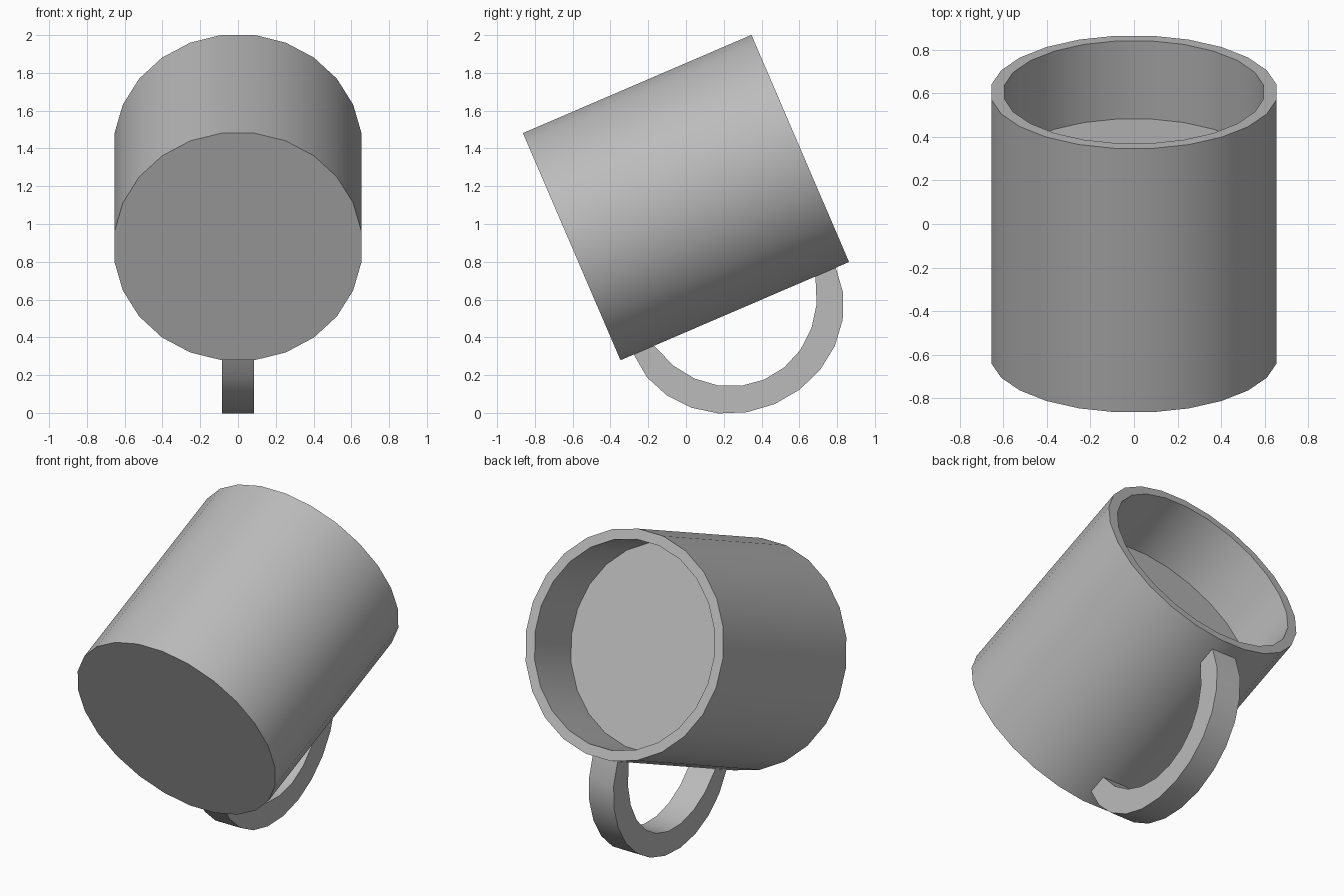
import bpy, bmesh
from math import sin, cos, pi, radians
from mathutils import Matrix

cube = bpy.data.objects.get("Cube")
if cube:
    bpy.data.objects.remove(cube)

SIDES = 24
LENGTH = 1.317
TILT = Matrix.Translation((0, 0, 1.14)) @ Matrix.Rotation(radians(-66.75), 4, 'X')

grey = bpy.data.materials.new("plain_grey")
grey.use_nodes = True
colour = (0.5, 0.5, 0.5, 1)
grey.diffuse_color = colour
grey.node_tree.nodes["Principled BSDF"].inputs["Base Color"].default_value = colour


def finish(name, bm):
    """Turn a bmesh into a tilted, smooth-shaded object."""
    bmesh.ops.recalc_face_normals(bm, faces=bm.faces)
    mesh = bpy.data.meshes.new(name)
    bm.to_mesh(mesh)
    bm.free()
    mesh.materials.append(grey)
    obj = bpy.data.objects.new(name, mesh)
    bpy.context.collection.objects.link(obj)
    obj.matrix_world = TILT
    bpy.ops.object.select_all(action='DESELECT')
    obj.select_set(True)
    bpy.context.view_layer.objects.active = obj
    bpy.ops.object.shade_smooth_by_angle(angle=radians(30))


def bridge(bm, a, b, closed=True):
    count = len(a) if closed else len(a) - 1
    for i in range(count):
        j = (i + 1) % len(a)
        bm.faces.new((a[i], a[j], b[j], b[i]))


# Cup: outer wall, rim, inner wall and raised floor
bm = bmesh.new()
top = LENGTH / 2
profile = [(0.66, -top), (0.66, top), (0.6, top), (0.6, top - 0.39)]
rings = []
for radius, z in profile:
    angles = [2 * pi * (i + 0.5) / SIDES for i in range(SIDES)]
    rings.append([bm.verts.new((radius * cos(t), radius * sin(t), z)) for t in angles])
for lower, upper in zip(rings, rings[1:]):
    bridge(bm, lower, upper)
bm.faces.new(rings[0])
bm.faces.new(rings[-1])
finish("cup", bm)


# Handle: flat half loop whose ends are buried in the cup wall
def arc(x, centre, along, out):
    points = []
    for i in range(SIDES // 2 + 1):
        t = 2 * pi * i / SIDES
        y = 0.63 if i in (0, SIDES // 2) else centre + out * sin(t)
        points.append(bm.verts.new((x, y, along * cos(t))))
    return points


bm = bmesh.new()
loops = []
for x, size in [(-0.085, (0.655, 0.585, 0.535)), (0.085, (0.655, 0.585, 0.535)),
                (0.085, (0.535, 0.476, 0.514)), (-0.085, (0.535, 0.476, 0.514))]:
    loops.append(arc(x, *size))
for i in range(4):
    bridge(bm, loops[i], loops[(i + 1) % 4], closed=False)
for end in (0, -1):
    bm.faces.new([loop[end] for loop in loops])
finish("handle", bm)
